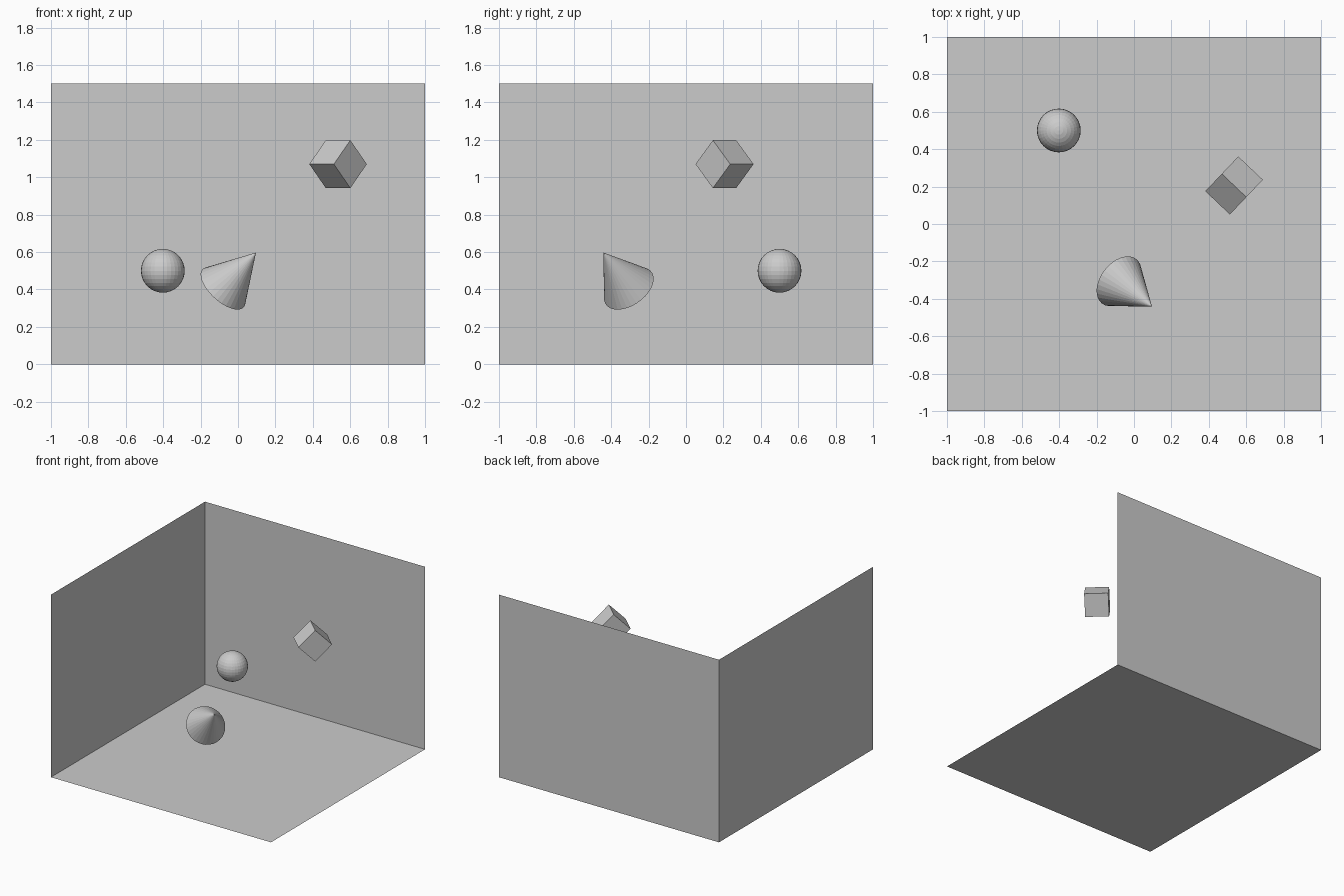
import bpy
from math import radians
from mathutils import Vector

if "Cube" in bpy.data.objects:
    bpy.data.objects.remove(bpy.data.objects["Cube"])


def panel(name, location, size, rotation=(0, 0, 0)):
    """Thin single-sided sheet of the given width and height."""
    bpy.ops.mesh.primitive_plane_add(size=1, location=location, rotation=rotation)
    obj = bpy.context.object
    obj.name = name
    obj.scale = (size[0], size[1], 1)
    return obj


# Open room: floor, back wall, left wall
panel("floor", (0, 0, 0), (2, 2))
panel("back_wall", (0, 1, 0.75), (2, 1.5), (radians(90), 0, 0))
panel("left_wall", (-1, 0, 0.75), (2, 1.5), (radians(90), 0, radians(90)))

# Floating sphere
bpy.ops.mesh.primitive_uv_sphere_add(segments=32, ring_count=16, radius=0.117,
                                     location=(-0.402, 0.5, 0.5))
bpy.context.object.name = "sphere"

# Floating cube, tipped on edge and turned
bpy.ops.mesh.primitive_cube_add(size=0.181, location=(0.535, 0.206, 1.07),
                                rotation=(radians(45), 0, radians(-43.5)))
bpy.context.object.name = "cube"

# Floating cone, aimed from its base centre to its tip
base, tip = Vector((-0.08, -0.306, 0.406)), Vector((0.096, -0.441, 0.597))
axis = tip - base
bpy.ops.mesh.primitive_cone_add(vertices=32, radius1=0.15, radius2=0, depth=axis.length,
                                location=(base + tip) / 2,
                                rotation=axis.to_track_quat('Z', 'Y').to_euler())
bpy.context.object.name = "cone"
